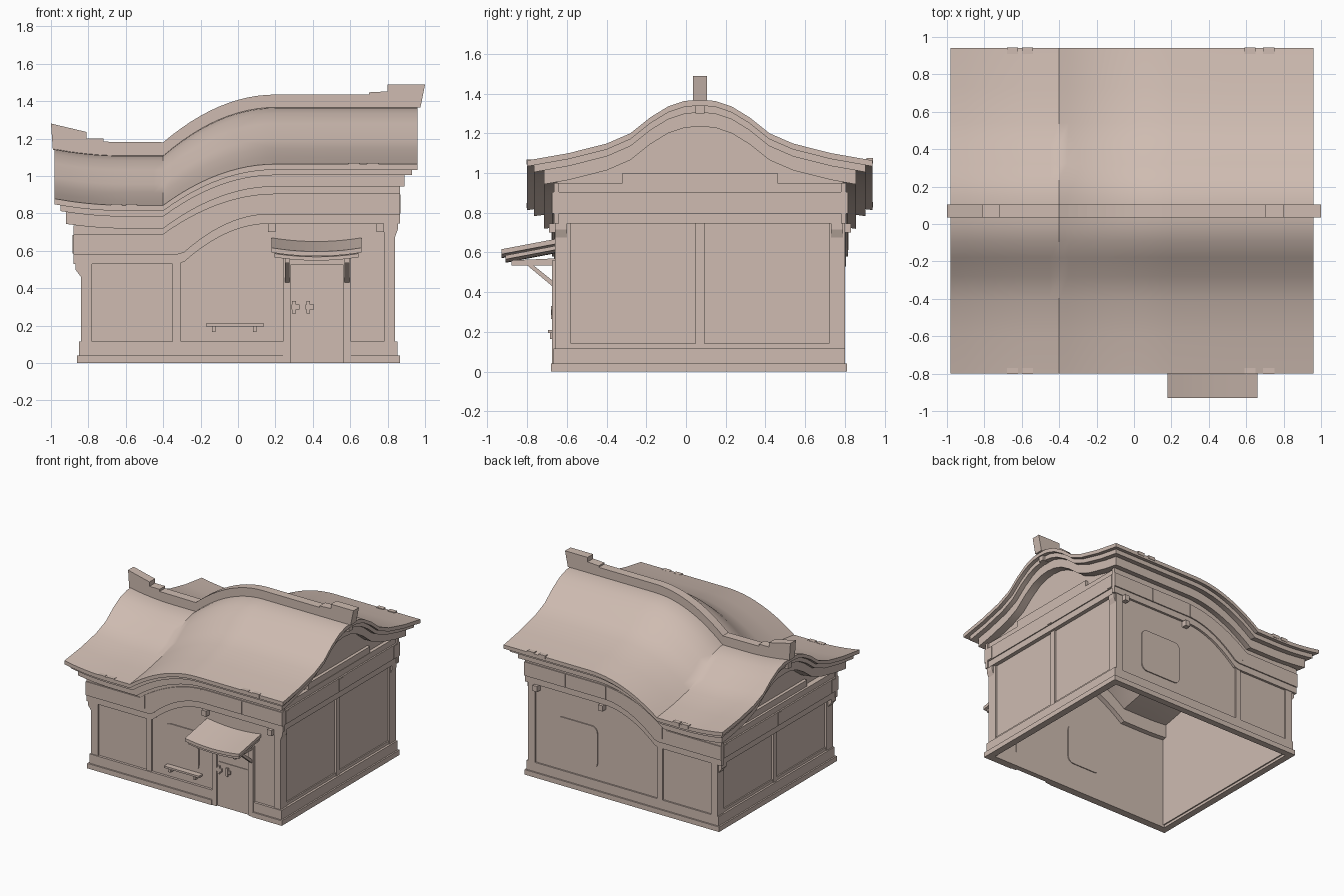
import bpy, bmesh, math
from mathutils import Vector

if "Cube" in bpy.data.objects:
    bpy.data.objects.remove(bpy.data.objects["Cube"], do_unlink=True)

# One clay colour for everything
CLAY = (0.62, 0.50, 0.44, 1)
clay = bpy.data.materials.new("warm clay")
clay.use_nodes = True
clay.diffuse_color = CLAY
clay.node_tree.nodes["Principled BSDF"].inputs["Base Color"].default_value = CLAY

MID = 0.07           # ridge line in y
FRONT, BACK = -0.66, 0.80
PROFILE = [(0, 1.37), (.08, 1.362), (.16, 1.335), (.25, 1.28), (.35, 1.2),
           (.47, 1.148), (.66, 1.1), (.87, 1.063)]


def finish(name, bm, smooth=False):
    bmesh.ops.recalc_face_normals(bm, faces=bm.faces)
    mesh = bpy.data.meshes.new(name)
    bm.to_mesh(mesh)
    bm.free()
    mesh.materials.append(clay)
    ob = bpy.data.objects.new(name, mesh)
    bpy.context.collection.objects.link(ob)
    if smooth:
        bpy.ops.object.select_all(action='DESELECT')
        ob.select_set(True)
        bpy.context.view_layer.objects.active = ob
        bpy.ops.object.shade_smooth_by_angle(angle=0.6)
    return ob


def prism(name, pts, axis, a, b):
    """Extrude a 2D outline along x or y from a to b."""
    bm = bmesh.new()
    place = (lambda p: (a, p[0], p[1])) if axis == 'x' else (lambda p: (p[0], a, p[1]))
    face = bm.faces.new([bm.verts.new(place(p)) for p in pts])
    out = bmesh.ops.extrude_face_region(bm, geom=[face])
    move = Vector((b - a, 0, 0)) if axis == 'x' else Vector((0, b - a, 0))
    bmesh.ops.translate(bm, vec=move, verts=[v for v in out["geom"] if isinstance(v, bmesh.types.BMVert)])
    return finish(name, bm)


def box(name, x0, x1, y0, y1, z0, z1):
    return prism(name, [(x0, z0), (x1, z0), (x1, z1), (x0, z1)], 'y', y0, y1)


def slab(name, xs, ys, top, thick, hole=None):
    """Curved sheet over a grid, thickened downward, optionally with an open middle."""
    bm = bmesh.new()
    grid = [[bm.verts.new((x, y, top(x, y))) for y in ys] for x in xs]
    for i in range(len(xs) - 1):
        for j in range(len(ys) - 1):
            cx, cy = (xs[i] + xs[i + 1]) / 2, (ys[j] + ys[j + 1]) / 2
            if hole and hole(cx, cy):
                continue
            bm.faces.new([grid[i][j], grid[i + 1][j], grid[i + 1][j + 1], grid[i][j + 1]])
    bmesh.ops.delete(bm, geom=[v for v in bm.verts if not v.link_faces], context='VERTS')
    out = bmesh.ops.extrude_face_region(bm, geom=bm.faces[:])
    bmesh.ops.translate(bm, vec=(0, 0, -thick),
                        verts=[v for v in out["geom"] if isinstance(v, bmesh.types.BMVert)])
    return finish(name, bm, smooth=True)


def spread(a, b, n):
    return [a + (b - a) * i / n for i in range(n + 1)]


def sweep(x, drop, low=-0.4, high=0.2, lift=0.0):
    """Height change along x: level on the right, curving down to a lower level."""
    t = min(1, max(0, (high - x) / (high - low)))
    return -drop * t * t + lift * max(0, (-0.6 - x) / 0.38) ** 2


def gable(y):
    d = abs(y - MID)
    for (d0, z0), (d1, z1) in zip(PROFILE, PROFILE[1:]):
        if d <= d1:
            return z0 + (z1 - z0) * (d - d0) / (d1 - d0)
    return PROFILE[-1][1]


def roof_z(x, y):
    return gable(y) + sweep(x, 0.26 - 0.04 * abs(y - MID) / 0.87, lift=0.035)


def roof_ys(half):
    ds = [d for d, z in PROFILE if 0 < d < half - 0.01] + [half]
    return sorted([MID] + [MID + s * d for d in ds for s in (-1, 1)])


def roof_xs(a, b):
    return [a] + [x for x in spread(-0.9, 0.2, 22) if x > a + 0.01] + [0.5, 0.8, b]


# Roof sheet and the two stepped tiers beneath it
slab("roof", roof_xs(-0.98, 0.96), roof_ys(0.87), roof_z, 0.03)
inside = lambda x, y: abs(x) < 0.8 and abs(y - MID) < 0.66
slab("upper_eave_tier", roof_xs(-0.95, 0.93), roof_ys(0.835),
     lambda x, y: roof_z(x, y) - 0.03, 0.035, inside)
slab("lower_eave_tier", roof_xs(-0.92, 0.89), roof_ys(0.785),
     lambda x, y: roof_z(x, y) - 0.065, 0.07, inside)

# Ridge beam with stepped ends
mid_xs = spread(-0.4, 0.2, 12)
ridge_top = [(-1.0, 1.28), (-.81, 1.235), (-.81, 1.2), (-.72, 1.2), (-.72, 1.183)]
ridge_top += [(x, 1.435 + sweep(x, 0.255)) for x in mid_xs]
ridge_top += [(.7, 1.435), (.7, 1.447), (.8, 1.452), (.8, 1.488), (1.0, 1.488)]
ridge_low = [(.975, 1.365)] + [(x, 1.35 + sweep(x, 0.26)) for x in reversed(mid_xs)]
ridge_low += [(-.75, 1.095), (-.99, 1.14)]
prism("ridge_beam", ridge_top + ridge_low, 'y', MID - 0.035, MID + 0.035)
box("ridge_end_right", 0.84, 0.95, MID - 0.022, MID + 0.022, 1.30, 1.36)
box("ridge_end_left", -0.97, -0.84, MID - 0.022, MID + 0.022, 1.06, 1.12)

# Gable walls with beams, posts and rails on both ends
for side, s, fall, out in (("right", 1, 0, 0.865), ("left", -1, 0.215, 0.88)):
    ys = [y for y in roof_ys(0.72)]
    crown = [(y, roof_z(s * 0.84, y) - 0.08) for y in reversed(ys)]
    prism(f"gable_wall_{side}", [(ys[0], 0.02), (ys[-1], 0.02)] + crown, 'x', s * 0.80, s * 0.825)

    def rail(name, reach, y0, y1, z0, z1):
        box(f"{name}_{side}", *sorted((s * 0.81, s * reach)), y0, y1, z0, z1)
    rail("tie_beam", out, FRONT, BACK, 0.795 - fall, 0.905 - fall)
    rail("beam_trim", out - 0.008, FRONT, BACK, 0.745 - fall, 0.795 - fall)
    rail("beam_cap", out - 0.012, FRONT, BACK, 0.905 - fall, 0.95 - fall)
    rail("collar_plate", 0.85, -0.32, 0.46, 0.94 - fall, 1.0 - fall)
    rail("sill_rail", 0.835, FRONT, BACK, 0.11, 0.14)
    for i, (y0, y1) in enumerate(((FRONT, -0.58), (0.047, 0.093), (0.72, 0.79))):
        rail(f"gable_post_{i}", 0.84, y0, y1, 0.1, 0.75 - fall)
    for i, y in enumerate((-0.635, 0.047, 0.735)):
        rail(f"beam_stud_{i}", out + 0.004, y, y + 0.045, 0.8 - fall, 0.9 - fall)
    # sloped bracket under the beam end
    for y0 in (FRONT, 0.73):
        z = 0.745 - fall
        prism(f"corner_bracket_{side}", [(s * .83, z), (s * (out - .01), z), (s * (out - .01), z - .03),
              (s * .84, z - .07), (s * .83, z - .07)], 'y', y0, y0 + 0.06)


def curved_band(name, top, low, y0, y1, x0=-0.88, x1=0.865):
    """Strip on a long wall whose edges follow the sweep of the roof."""
    xs = [x0] + spread(-0.4, 0.2, 16) + [x1]
    upper = [(x, top + sweep(x, 0.215)) for x in xs]
    lower = [(x, low + sweep(x, 0.215, -0.3, 0.17)) for x in reversed(xs)]
    prism(name, upper + lower, 'y', y0, y1)


def rounded_panel(name, x0, x1, z0, z1, r, y0, y1):
    pts = []
    for k, (cx, cz) in enumerate(((x1 - r, z1 - r), (x0 + r, z1 - r), (x0 + r, z0 + r), (x1 - r, z0 + r))):
        pts += [(cx + r * math.cos(a), cz + r * math.sin(a))
                for a in spread(k * math.pi / 2, (k + 1) * math.pi / 2, 5)]
    prism(name, pts, 'y', y0, y1)


# Long walls, beams and posts on front and back
for side, s, face in (("front", -1, FRONT), ("back", 1, BACK)):
    def span(depth, proud):
        return sorted((face - s * depth, face + s * proud))
    xs = [-0.83] + spread(-0.4, 0.2, 16) + [0.83]
    top = [(x, roof_z(x, face) - 0.08) for x in reversed(xs)]
    prism(f"{side}_wall", [(-0.83, 0.02), (0.83, 0.02)] + top, 'y', *span(0.035, -0.012))
    curved_band(f"{side}_beam", 0.95, 0.745, *span(0.02, 0.006))
    curved_band(f"{side}_beam_face", 0.905, 0.795, *span(0.02, 0.015))
    for i, (x0, x1, z1) in enumerate(((-0.84, -0.78, 0.54), (-0.35, -0.305, 0.54), (0.78, 0.84, 0.75))):
        box(f"{side}_post_{i}", x0, x1, *span(0.02, 0), 0.1, z1)
    for i, x in enumerate((0.18, 0.76)):
        box(f"{side}_beam_end_{i}", x - 0.02, x + 0.02, *span(0.02, 0.03), 0.70, 0.745)
    for i, x in enumerate((-0.36, 0.14, 0.5)):
        z = 0.8 + sweep(x, 0.215)
        box(f"{side}_beam_joint_{i}", x, x + 0.006, *span(0.02, 0.018), z, z + 0.1)
rounded_panel("front_window", -0.19, 0.11, 0.22, 0.54, 0.05, FRONT + 0.004, FRONT + 0.042)
rounded_panel("back_window", 0.23, 0.59, 0.2, 0.54, 0.05, BACK - 0.042, BACK - 0.004)

# Plinth in two steps, open at the doorway
for step, z0, z1, e in (("footing", 0, 0.04, 0.012), ("skirting", 0.04, 0.115, 0)):
    x0, x1, y0, y1 = -0.85 - e, 0.853 + e, FRONT - 0.008 - e, BACK + e
    box(f"{step}_front_left", x0, 0.24, y0, -0.62, z0, z1)
    box(f"{step}_front_right", 0.605, x1, y0, -0.62, z0, z1)
    box(f"{step}_back", x0, x1, 0.76, y1, z0, z1)
    box(f"{step}_side_left", x0, -0.81, y0, y1, z0, z1)
    box(f"{step}_side_right", 0.81, x1, y0, y1, z0, z1)

# Door, frame and cross-shaped fittings
box("door", 0.28, 0.565, FRONT - 0.002, -0.62, 0.0, 0.53)
box("door_panel", 0.295, 0.55, FRONT - 0.007, -0.63, 0.06, 0.36)
box("door_lintel", 0.24, 0.605, FRONT - 0.014, -0.62, 0.525, 0.56)
for x in (0.24, 0.565):
    box("door_jamb", x, x + 0.04, FRONT - 0.014, -0.62, 0, 0.53)
for x in (0.3, 0.375):
    box("fitting_upright", x - 0.01, x + 0.01, FRONT - 0.02, FRONT, 0.265, 0.33)
    box("fitting_bar", x - 0.015, x + 0.03, FRONT - 0.018, FRONT, 0.285, 0.312)

# Saddle-shaped door canopy with battens and braces
canopy_z = lambda x, y: 0.655 + (y + 0.66) * 0.19 + 0.02 * ((x - 0.42) / 0.24) ** 2 - 0.008
slab("canopy", spread(0.18, 0.66, 10), [-0.93, -0.64], canopy_z, 0.025)
slab("canopy_lining", spread(0.195, 0.645, 10), [-0.91, -0.64],
     lambda x, y: canopy_z(x, y) - 0.032, 0.02)
for x in (0.25, 0.57):
    prism("canopy_brace", [(-0.65, 0.41), (-0.65, 0.44), (-0.80, 0.56), (-0.83, 0.56)], 'x', x, x + 0.025)
    prism("canopy_rafter", [(-0.65, 0.535), (-0.65, 0.57), (-0.88, 0.56), (-0.88, 0.535)], 'x', x, x + 0.025)

# Window shelf on two brackets
box("shelf", -0.17, 0.14, -0.695, -0.64, 0.195, 0.21)
for x in (-0.13, 0.09):
    box("shelf_bracket", x - 0.01, x + 0.01, -0.685, -0.64, 0.165, 0.195)

# Shallow roof tile ends along both eaves
for y0, y1 in ((-0.803, -0.77), (0.91, 0.943)):
    for x in (-0.65, -0.57, 0.62, 0.72):
        z = roof_z(x, y0)
        box("eave_tile", x - 0.03, x + 0.03, y0, y1, z - 0.02, z + 0.006)
